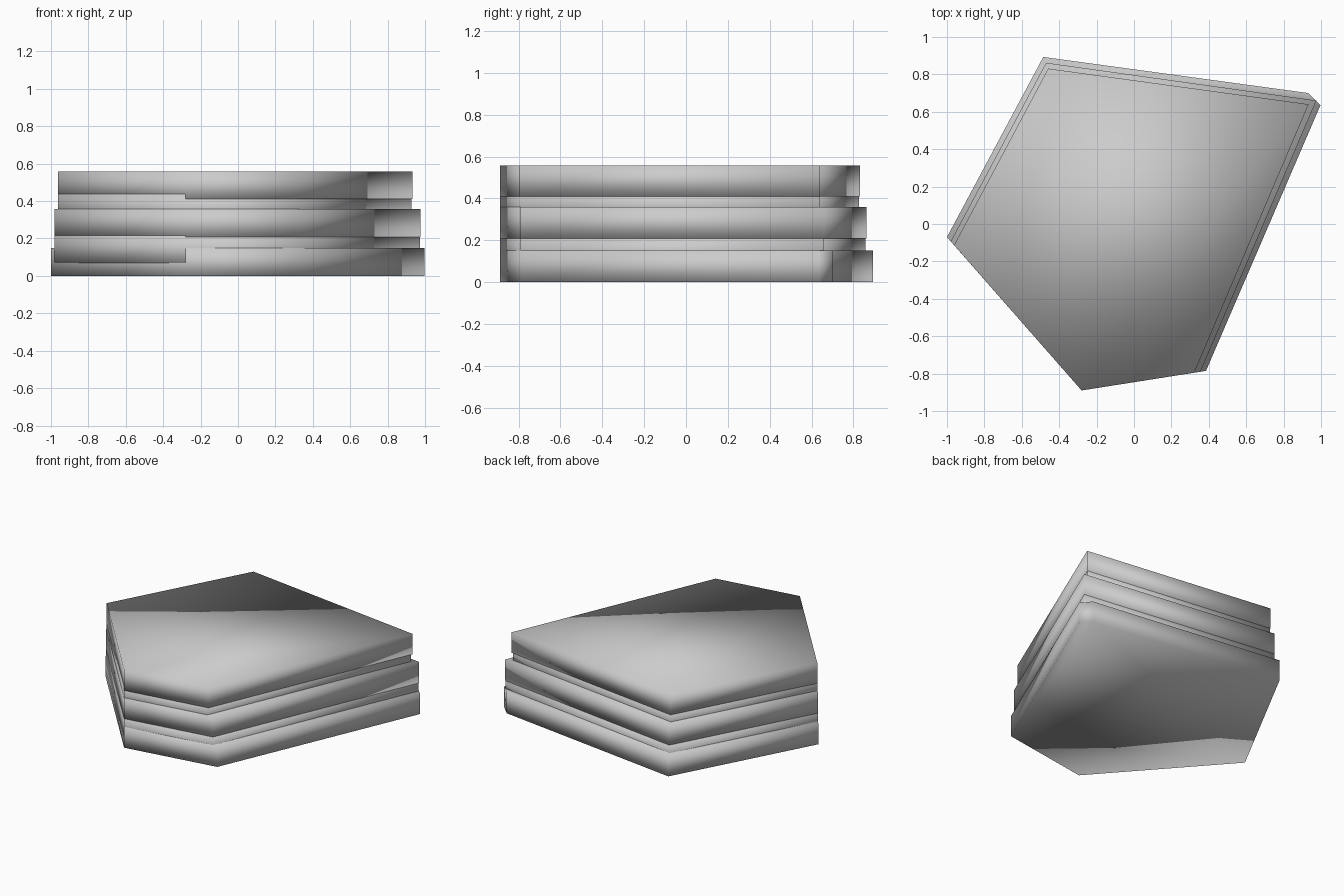
import bpy, bmesh

if "Cube" in bpy.data.objects:
    bpy.data.objects.remove(bpy.data.objects["Cube"])

grey = bpy.data.materials.new("light grey")
grey.diffuse_color = (0.6, 0.6, 0.6, 1)
grey.use_nodes = True
grey.node_tree.nodes["Principled BSDF"].inputs["Base Color"].default_value = grey.diffuse_color

# Outlines shrink away from the back and right; front edges stay flush
outer = [(-1, -.07), (-.28, -.89), (.385, -.785), (.997, .635), (.932, .70), (-.485, .893)]
middle = [(-.98, -.093), (-.28, -.89), (.355, -.79), (.975, .66), (-.47, .862)]
inner = [(-.962, -.113), (-.28, -.89), (.322, -.795), (.934, .64), (-.459, .831)]
middle_neck = [(-.98, -.093), (-.28, -.89), (.352, -.79), (.972, .657), (-.47, .858)]
inner_neck = [(-.962, -.113), (-.28, -.89), (.315, -.796), (.927, .637), (-.459, .827)]


def slab(name, outline, z, height):
    """Upright prism with smooth-shaded shared corners."""
    bm = bmesh.new()
    low = [bm.verts.new((x, y, z)) for x, y in outline]
    high = [bm.verts.new((x, y, z + height)) for x, y in outline]
    bm.faces.new(low[::-1])
    bm.faces.new(high)
    n = len(outline)
    for i in range(n):
        j = (i + 1) % n
        bm.faces.new((low[i], low[j], high[j], high[i]))
    for f in bm.faces:
        f.smooth = True
    mesh = bpy.data.meshes.new(name)
    bm.to_mesh(mesh)
    bm.free()
    mesh.materials.append(grey)
    bpy.context.collection.objects.link(bpy.data.objects.new(name, mesh))


# Three stepped slabs with recessed necks overlapping between them
slab("bottom_slab", outer, 0, .15)
slab("lower_neck", middle_neck, .07, .147)
slab("middle_slab", middle, .208, .15)
slab("upper_neck", inner_neck, .287, .15)
slab("top_slab", inner, .41, .147)
